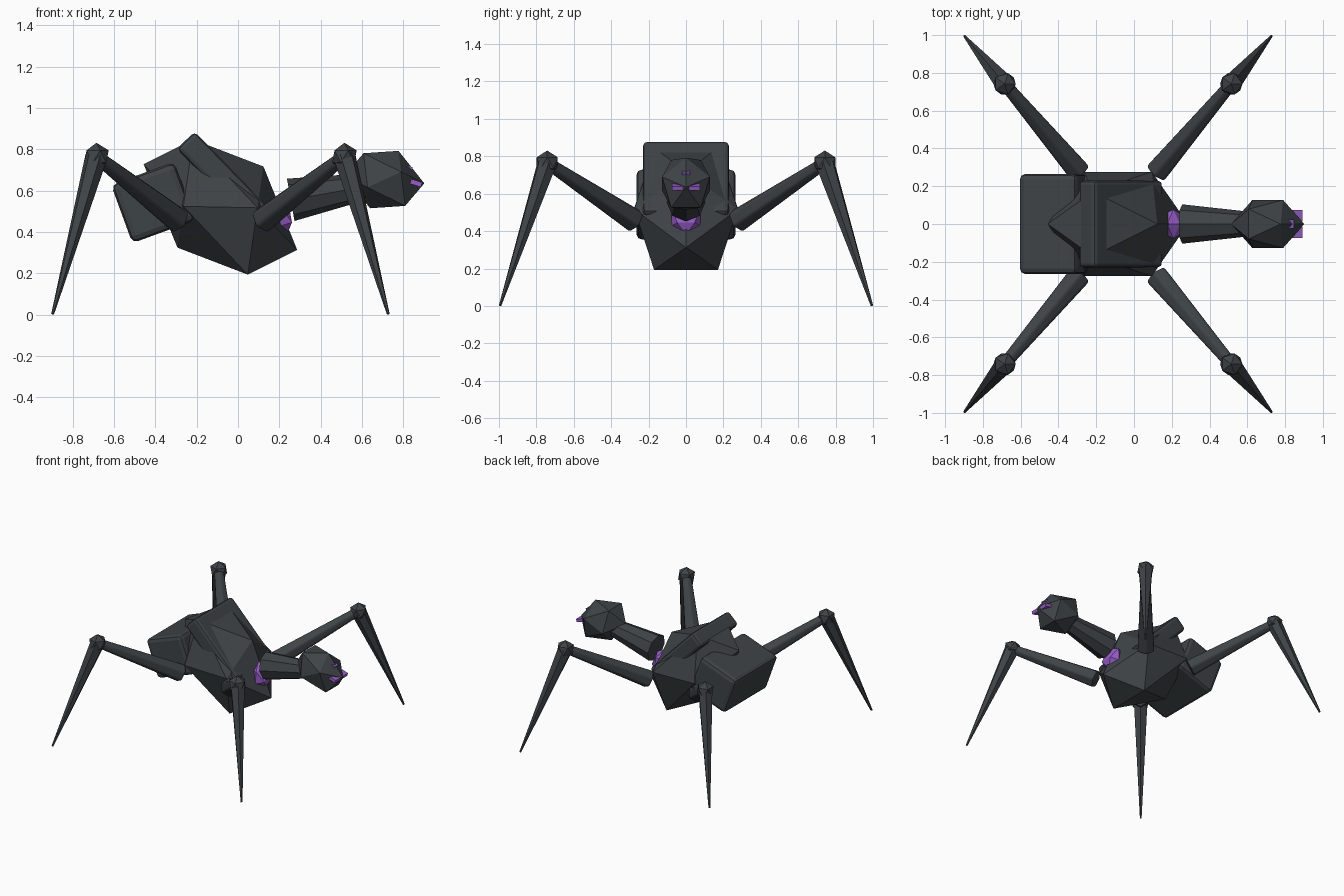
import bpy
from mathutils import Vector

if "Cube" in bpy.data.objects:
    bpy.data.objects.remove(bpy.data.objects["Cube"])


def material(name, rgb):
    m = bpy.data.materials.new(name)
    m.diffuse_color = (*rgb, 1)
    m.use_nodes = True
    m.node_tree.nodes["Principled BSDF"].inputs["Base Color"].default_value = m.diffuse_color
    return m


DARK = material("dark slate", (0.048, 0.056, 0.062))
PURPLE = material("glowing purple", (0.31, 0.11, 0.58))


def finish(name, mat, bevel=0):
    ob = bpy.context.object
    ob.name = name
    ob.data.materials.append(mat)
    if bevel:
        bpy.ops.object.transform_apply(location=False, rotation=False, scale=True)
        mod = ob.modifiers.new("soft edges", 'BEVEL')
        mod.width = bevel
        mod.segments = 2
        mod.limit_method = 'ANGLE'
    return ob


def rock(name, loc, scale, tilt=0, mat=DARK, sub=1):
    """Faceted ball, stretched and tilted about y."""
    bpy.ops.mesh.primitive_ico_sphere_add(subdivisions=sub, radius=1, location=loc, rotation=(0, tilt, 0))
    bpy.context.object.scale = scale
    return finish(name, mat)


def block(name, loc, size, tilt=0, bevel=0, mat=DARK):
    bpy.ops.mesh.primitive_cube_add(size=1, location=loc, rotation=(0, tilt, 0))
    bpy.context.object.scale = size
    return finish(name, mat, bevel)


def taper(name, a, b, ra, rb, sides, bevel=0):
    """Tapered limb from point a to point b."""
    a, b = Vector(a), Vector(b)
    d = b - a
    bpy.ops.mesh.primitive_cone_add(vertices=sides, radius1=ra, radius2=rb, depth=d.length,
                                    location=(a + b) / 2,
                                    rotation=d.to_track_quat('Z', 'Y').to_euler())
    return finish(name, DARK, bevel)


# Torso, back plate and abdomen
rock("torso", (-0.085, 0, 0.52), (0.454, 0.325, 0.286), 0.815)
block("back_plate", (-0.07, 0, 0.655), (0.525, 0.46, 0.12), 0.8, 0.022)
block("abdomen", (-0.41, 0, 0.542), (0.325, 0.53, 0.30), -0.35, 0.03)

# Chest core, neck and head
rock("chest_core", (0.205, 0, 0.475), (0.062, 0.09, 0.1), -0.3, PURPLE)
taper("neck", (0.255, 0, 0.555), (0.62, 0, 0.62), 0.104, 0.064, 8)
rock("head", (0.708, 0, 0.653), (0.203, 0.15, 0.155), 0.46)

# Eyes and forehead mark
for s, side in ((1, "left"), (-1, "right")):
    block(side + "_eye", (0.862, s * 0.046, 0.636), (0.055, 0.058, 0.024), 0.3, mat=PURPLE)
block("forehead_mark", (0.83, 0, 0.712), (0.03, 0.045, 0.012), 0.4, mat=PURPLE)

# Four legs, mirrored about the torso centre
for sx, end in ((1, "front"), (-1, "rear")):
    for sy, side in ((1, "left"), (-1, "right")):
        def at(x, y, z):
            return (-0.085 + sx * x, sy * y, z)
        tag = end + "_" + side
        knee = at(0.6, 0.742, 0.765)
        taper(tag + "_thigh", at(0.205, 0.275, 0.455), knee, 0.068, 0.036, 6, 0.012)
        rock(tag + "_knee", knee, (0.066, 0.066, 0.066))
        taper(tag + "_shin", knee, at(0.812, 0.994, 0.002), 0.055, 0.007, 6)
